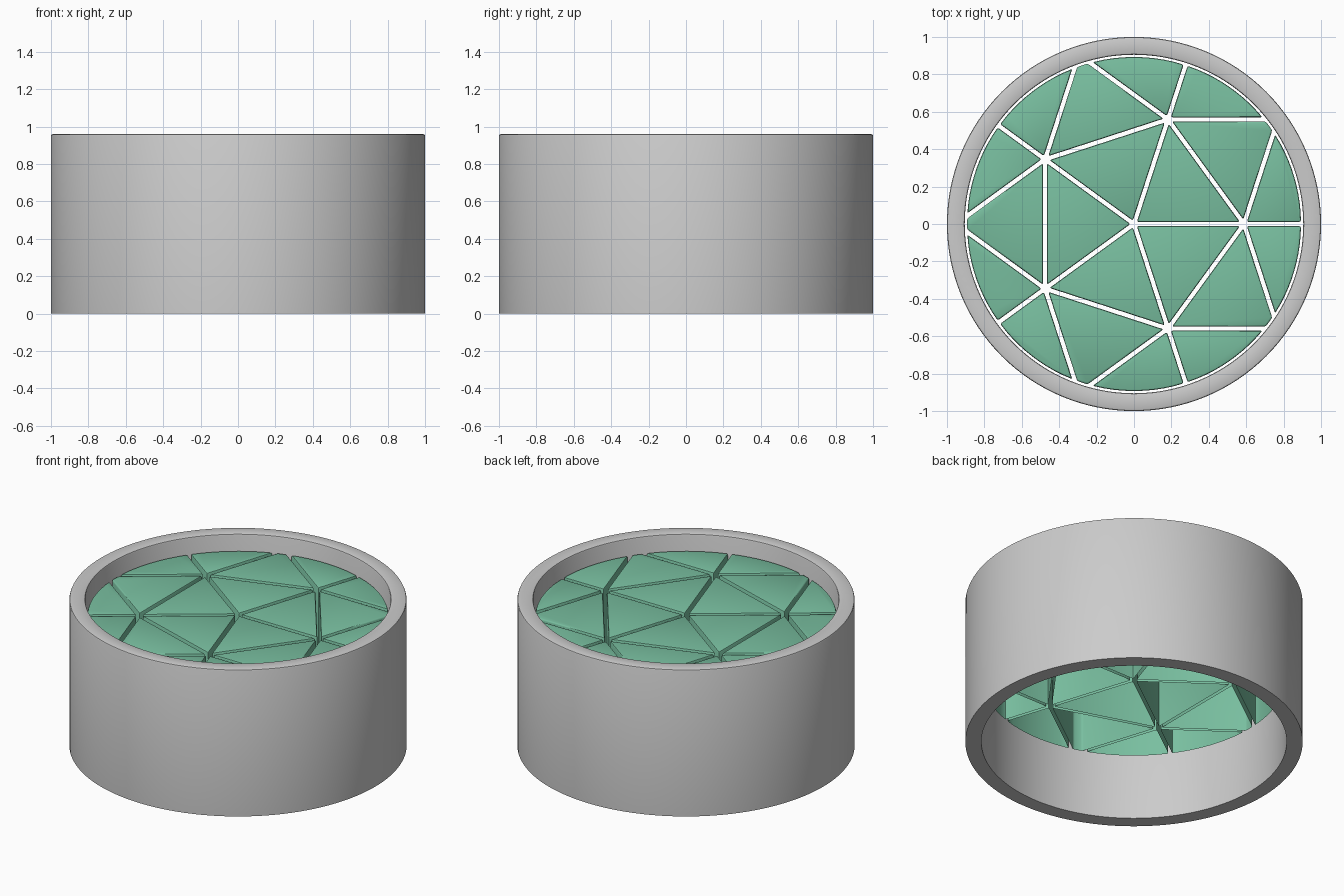
import bpy, bmesh, math
from mathutils import Vector

if "Cube" in bpy.data.objects:
    bpy.data.objects.remove(bpy.data.objects["Cube"])

SEG = 128
R_CLIP, GAP = 0.893, 0.011      # panel field radius, half the gap between panels
Z_TOP, Z_LOW = 0.857, 0.422     # panel top and open lower rim


def finish(bm, name, angle=30):
    me = bpy.data.meshes.new(name)
    bm.to_mesh(me)
    bm.free()
    ob = bpy.data.objects.new(name, me)
    bpy.context.collection.objects.link(ob)
    bpy.ops.object.select_all(action='DESELECT')
    ob.select_set(True)
    bpy.context.view_layer.objects.active = ob
    bpy.ops.object.shade_smooth_by_angle(angle=math.radians(angle))
    return ob


def polar(r, deg):
    a = math.radians(deg)
    return Vector((r * math.cos(a), r * math.sin(a)))


def clip(poly, a, b):
    """Keep the part of poly left of line a-b, moved inward by GAP."""
    n = Vector((a.y - b.y, b.x - a.x)).normalized()
    dist = lambda p: (p - a).dot(n) - GAP
    out = []
    for p, q in zip(poly, poly[1:] + poly[:1]):
        dp, dq = dist(p), dist(q)
        if dp >= 0:
            out.append(p)
        if dp * dq < 0:
            out.append(p.lerp(q, dp / (dp - dq)))
    return out


def tidy(poly):
    """Drop arc points that crowd the sharp corners."""
    on_arc = lambda p: p.length > R_CLIP - 0.003
    def corner(i):
        u = poly[i] - poly[i - 1]
        v = poly[(i + 1) % len(poly)] - poly[i]
        return u.length < 1e-6 or v.length < 1e-6 or abs(u.angle_signed(v)) > 0.3
    corners = [i for i in range(len(poly)) if corner(i)]
    return [p for i, p in enumerate(poly) if i in corners or not on_arc(p)
            or all((p - poly[c]).length > 0.03 for c in corners)]


# Outer ring: revolved wall with softened top edges
bm = bmesh.new()
profile = [(0.905, 0), (1, 0), (1, 0.95), (0.997, 0.957), (0.99, 0.96),
           (0.915, 0.96), (0.908, 0.957), (0.905, 0.95)]
rings = []
for i in range(SEG):
    d = polar(1, 360 * i / SEG)
    rings.append([bm.verts.new((d.x * r, d.y * r, z)) for r, z in profile])
for i in range(SEG):
    A, B = rings[i], rings[(i + 1) % SEG]
    for j in range(len(profile)):
        k = (j + 1) % len(profile)
        bm.faces.new((A[j], B[j], B[k], A[k]))
bmesh.ops.recalc_face_normals(bm, faces=bm.faces)
finish(bm, "outer_ring")

# Triangular panels: geodesic pattern clipped to a circle, hollow below
circle = [polar(R_CLIP, 360 * (i + 0.5) / 120) for i in range(120)]
bm = bmesh.new()
for k in range(5):
    t = 72 * k
    c, v0, v1 = Vector((0, 0)), polar(0.588, t), polar(0.588, t + 72)
    up, down, tip = polar(0.951, t + 36), polar(0.951, t - 36), polar(1.2, t)
    for tri in ((c, v0, v1), (v0, up, v1), (v0, tip, up), (v0, down, tip)):
        poly = circle
        for a, b in zip(tri, tri[1:] + tri[:1]):
            poly = clip(poly, a, b)
        poly = tidy(poly)
        top = [bm.verts.new((p.x, p.y, Z_TOP)) for p in poly]
        low = [bm.verts.new((p.x, p.y, Z_LOW)) for p in poly]
        bm.faces.new(top)
        for i in range(len(top)):
            j = (i + 1) % len(top)
            bm.faces.new((low[i], low[j], top[j], top[i]))
bm.normal_update()
sharp = [e for e in bm.edges if len(e.link_faces) == 2
         and e.calc_face_angle() > math.radians(30)]
bmesh.ops.bevel(bm, geom=sharp, offset=0.01, segments=2, profile=0.5,
                affect='EDGES', clamp_overlap=False)
panels = finish(bm, "triangle_panels", 40)

green = bpy.data.materials.new("panel_green")
green.diffuse_color = (0.19, 0.52, 0.35, 1)
green.use_nodes = True
green.node_tree.nodes["Principled BSDF"].inputs["Base Color"].default_value = green.diffuse_color
panels.data.materials.append(green)
